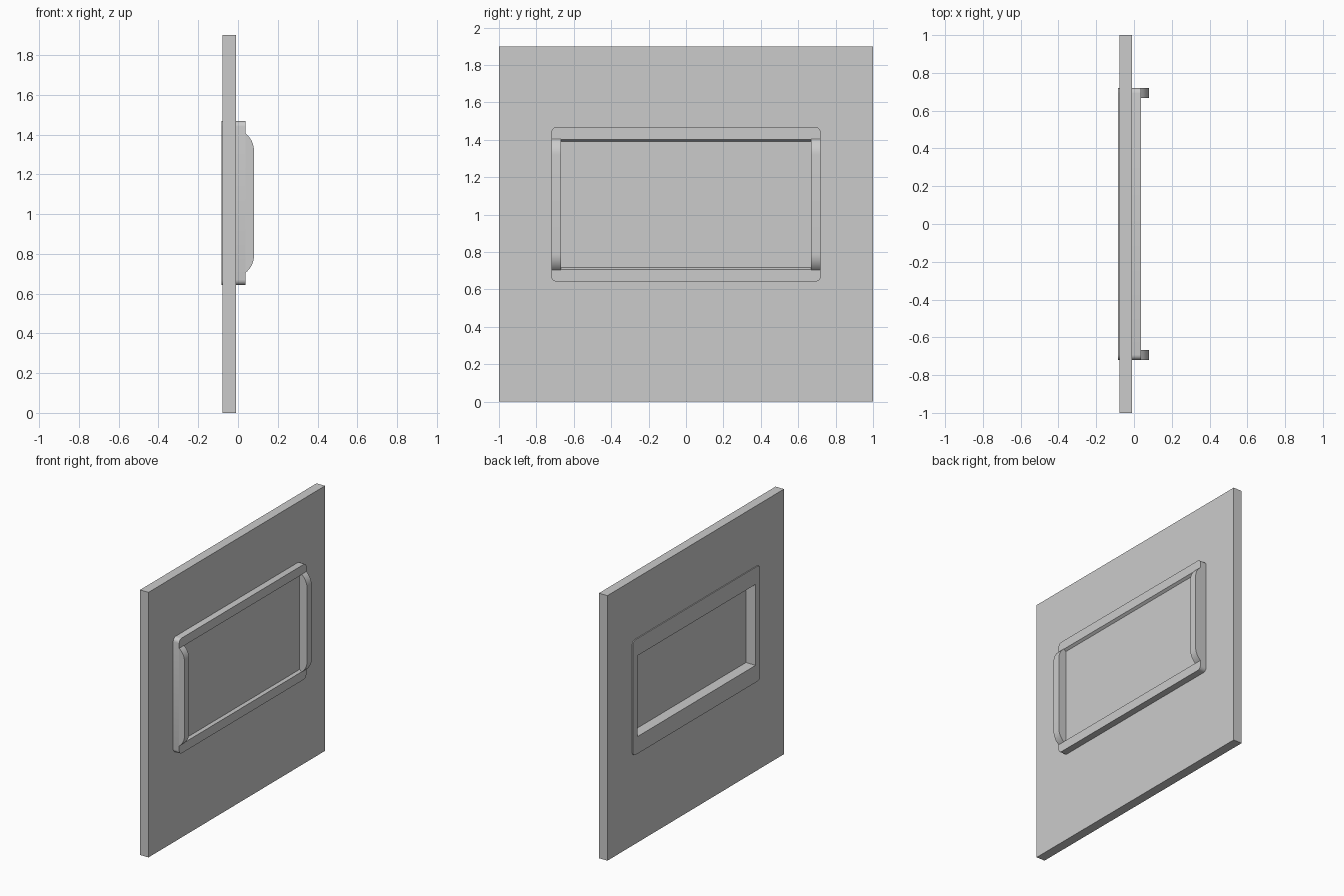
import bpy, bmesh, math

if "Cube" in bpy.data.objects:
    bpy.data.objects.remove(bpy.data.objects["Cube"])

ZC = 1.055  # height of the window centre


def finish(bm, name, smooth=False):
    bmesh.ops.remove_doubles(bm, verts=bm.verts, dist=1e-5)
    bmesh.ops.recalc_face_normals(bm, faces=bm.faces)
    me = bpy.data.meshes.new(name)
    bm.to_mesh(me)
    bm.free()
    ob = bpy.data.objects.new(name, me)
    bpy.context.collection.objects.link(ob)
    if smooth:
        bpy.ops.object.select_all(action='DESELECT')
        bpy.context.view_layer.objects.active = ob
        ob.select_set(True)
        bpy.ops.object.shade_smooth_by_angle(angle=math.radians(30))
    return ob


def rect_loop(x, hy, z0, z1, r=0.0, n=5):
    """Rounded rectangle in the YZ plane, n + 1 points per corner."""
    pts = []
    corners = [(hy, z1), (-hy, z1), (-hy, z0), (hy, z0)]
    signs = [(1, 1), (-1, 1), (-1, -1), (1, -1)]
    for q, ((cy, cz), (sy, sz)) in enumerate(zip(corners, signs)):
        for i in range(n + 1):
            a = math.pi / 2 * (q + i / n)
            pts.append((x, cy - sy * r + r * math.cos(a), cz - sz * r + r * math.sin(a)))
    return pts


def ring(name, loops, smooth=False):
    """Closed ring swept through successive rectangular loops."""
    bm = bmesh.new()
    rows = [[bm.verts.new(p) for p in loop] for loop in loops]
    for k, a in enumerate(rows):
        b = rows[(k + 1) % len(rows)]
        for i in range(len(a)):
            j = (i + 1) % len(a)
            bm.faces.new((a[i], a[j], b[j], b[i]))
    return finish(bm, name, smooth)


def prism(name, profile, y0, y1, smooth=False):
    """XZ profile extruded along Y."""
    bm = bmesh.new()
    face = bm.faces.new([bm.verts.new((x, y0, z)) for x, z in profile])
    new = bmesh.ops.extrude_face_region(bm, geom=[face])['geom']
    bmesh.ops.translate(bm, vec=(0, y1 - y0, 0),
                        verts=[v for v in new if isinstance(v, bmesh.types.BMVert)])
    return finish(bm, name, smooth)


# Wall panel with window opening
XB, XF = -0.077, -0.010
ring("wall_panel", [
    rect_loop(XB, 1.0, 0, 1.9), rect_loop(XF, 1.0, 0, 1.9),
    rect_loop(XF, 0.69, ZC - 0.38, ZC + 0.38), rect_loop(XB, 0.69, ZC - 0.38, ZC + 0.38)])

# Window frame: sloped front reveal, deeper surround at the back
sections = [(-0.084, 0.72, 0.413, 0.028), (0.038, 0.72, 0.413, 0.028),
            (0.038, 0.668, 0.348, 0), (0.019, 0.668, 0.336, 0),
            (0.019, 0.668, 0.29, 0), (-0.084, 0.668, 0.29, 0)]
ring("window_frame", [rect_loop(x, hy, ZC - hz, ZC + hz, r) for x, hy, hz, r in sections], True)

# Window pane
prism("window_pane", [(-0.008, ZC - 0.337), (0.02, ZC - 0.337),
                      (0.02, ZC + 0.337), (-0.008, ZC + 0.337)], -0.67, 0.67)

# Side ribs with rounded ends
R = 0.107
arc = []
for i in range(9):
    a = math.radians(52.6) * i / 8
    arc.append((0.08 - R + R * math.cos(a), 0.265 + R * math.sin(a)))
upper = [(x, ZC + h) for x, h in arc] + [(0.03, ZC + arc[-1][1])]
lower = [(x, ZC - h) for x, h in arc] + [(0.03, ZC - arc[-1][1])]
for side, s in (("left", -1), ("right", 1)):
    prism("side_rib_" + side, upper + lower[::-1], s * 0.667, s * 0.72, True)
